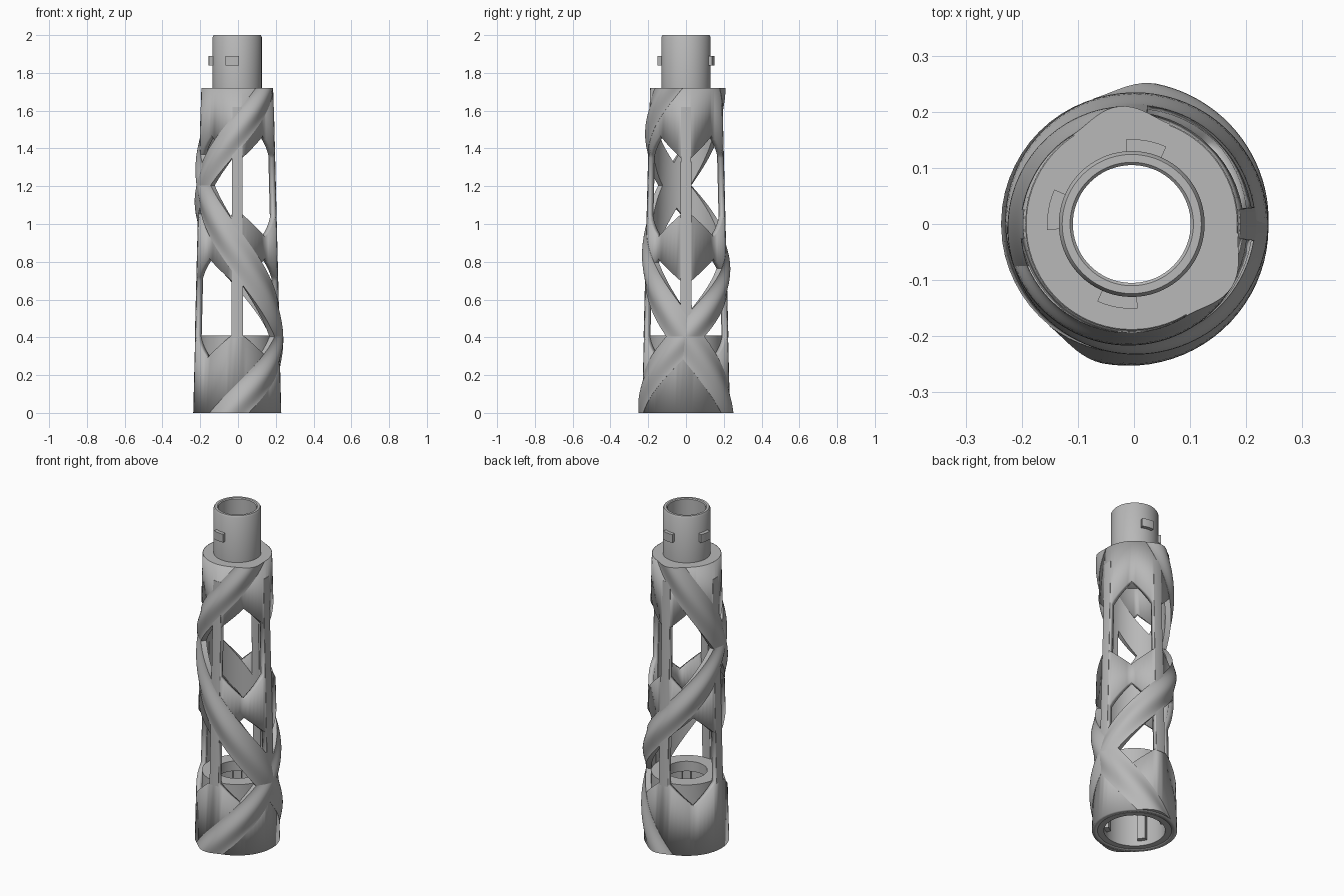
import bpy, bmesh
from math import sin, cos, pi, radians

if "Cube" in bpy.data.objects:
    bpy.data.objects.remove(bpy.data.objects["Cube"])

BODY_TOP = 1.72
CENTRE_X = -0.004
WALL = 0.03

grey = bpy.data.materials.new("plain grey")
grey.use_nodes = True
GREY = (0.48, 0.48, 0.48, 1)
grey.diffuse_color = GREY
grey.node_tree.nodes["Principled BSDF"].inputs["Base Color"].default_value = GREY


def taper(z):
    """Outer radius of the body at height z."""
    return 0.233 - 0.043 * z / BODY_TOP


def finish(name, bm, angle=35):
    mesh = bpy.data.meshes.new(name)
    bm.to_mesh(mesh)
    bm.free()
    mesh.materials.append(grey)
    obj = bpy.data.objects.new(name, mesh)
    obj.location.x = CENTRE_X
    bpy.context.collection.objects.link(obj)
    bpy.ops.object.select_all(action='DESELECT')
    obj.select_set(True)
    bpy.context.view_layer.objects.active = obj
    bpy.ops.object.shade_smooth_by_angle(angle=radians(angle))
    return obj


def polar(r, degrees, z):
    a = radians(degrees)
    return (r * cos(a), r * sin(a), z)


def loft(name, loops, closed=False, angle=35):
    """Skin a list of closed point loops, capped unless the loft itself closes."""
    bm = bmesh.new()
    rings = [[bm.verts.new(p) for p in loop] for loop in loops]
    n = len(rings[0])
    pairs = list(zip(rings, rings[1:]))
    if closed:
        pairs.append((rings[-1], rings[0]))
    for a, b in pairs:
        for i in range(n):
            j = (i + 1) % n
            bm.faces.new((a[i], a[j], b[j], b[i]))
    if not closed:
        bm.faces.new(rings[0])
        bm.faces.new(rings[-1])
    bmesh.ops.recalc_face_normals(bm, faces=bm.faces)
    return finish(name, bm, angle)


def lathe(name, profile, steps=72):
    return loft(name, [[polar(r, 360 * i / steps, z) for r, z in profile]
                       for i in range(steps)], closed=True)


def arc_block(name, mid, half, r_in, r_out, z0, z1, steps=6):
    """Curved block; r_in and r_out are functions of height."""
    loops = []
    for i in range(steps + 1):
        a = mid - half + 2 * half * i / steps
        loops.append([polar(r(z), a, z) for r, z in
                      ((r_in, z0), (r_out, z0), (r_out, z1), (r_in, z1))])
    return loft(name, loops)


# Tapered body with two rows of four six-sided windows
STRUT = 8
columns = []
for q in range(4):
    columns += [q * 90 + a for a in (-STRUT, 0)]
    columns += [q * 90 + STRUT + (90 - 2 * STRUT) * i / 12 for i in range(12)]


def column_heights(a):
    off = abs((a % 90) - 45)
    tip = max(0, 1 - off / (45 - STRUT)) * 0.12
    return [0, 0.41 - tip, 0.70 + tip, 1.05 - tip, 1.35 + tip, BODY_TOP]


bm = bmesh.new()
grid = [[bm.verts.new(polar(taper(z), a, z)) for z in column_heights(a)] for a in columns]
for i, a in enumerate(columns):
    b = (i + 1) % len(columns)
    in_window = STRUT - 0.01 <= a % 90 < 90 - STRUT - 0.01
    for k in range(5):
        if in_window and k in (1, 3):
            continue
        bm.faces.new((grid[i][k], grid[b][k], grid[b][k + 1], grid[i][k + 1]))
body = finish("body_shell", bm)
solid = body.modifiers.new("wall", 'SOLIDIFY')
solid.thickness = WALL
solid.offset = -1


# Two raised ribbons winding in opposite directions
def ribbon(name, start, turn, half=27, height=0.02, rows=90, cols=18):
    loops = []
    for i in range(rows + 1):
        z = BODY_TOP * i / rows
        mid = start + turn * z
        offsets = [half * (2 * k / cols - 1) for k in range(cols + 1)]
        outer = [polar(taper(z) + 0.0008 + height * cos(pi / 2 * d / half) ** 2, mid + d, z)
                 for d in offsets]
        inner = [polar(taper(z) - WALL - 0.001, mid + d, z) for d in reversed(offsets)]
        loops.append(outer + inner)
    return loft(name, loops)


ribbon("rising_ribbon_left_turn", -102, 250)
ribbon("rising_ribbon_right_turn", 80, -200)

# Four slim upright rails on the struts
for i in range(4):
    arc_block("strut_rail_%d" % (i + 1), 90 * i, STRUT - 0.3,
              lambda z: taper(z) - WALL - 0.003, lambda z: taper(z) + 0.0015, 0.40, 1.62)

# Neck with shoulder and through bore
lathe("neck", [(0.188, BODY_TOP), (0.13, BODY_TOP), (0.13, 1.99), (0.124, 2.0), (0.11, 2.0),
               (0.105, 1.995), (0.105, 1.66), (0.165, 1.62), (0.175, 1.62)])

# Locking lugs around the neck
for i, a in enumerate((80, 170, 260)):
    arc_block("neck_lug_%d" % (i + 1), a, 14, lambda z: 0.122, lambda z: 0.151, 1.84, 1.89)

# Socket sleeve inside the base, with guide ribs
lathe("base_socket", [(0.204, 0), (0.168, 0), (0.168, 0.33), (0.113, 0.35), (0.113, 0.41),
                      (0.194, 0.41), (0.194, 0.28)])
for i in range(4):
    arc_block("socket_rib_%d" % (i + 1), 35 + 90 * i, 9,
              lambda z: 0.142, lambda z: 0.175, 0.03, 0.34)
